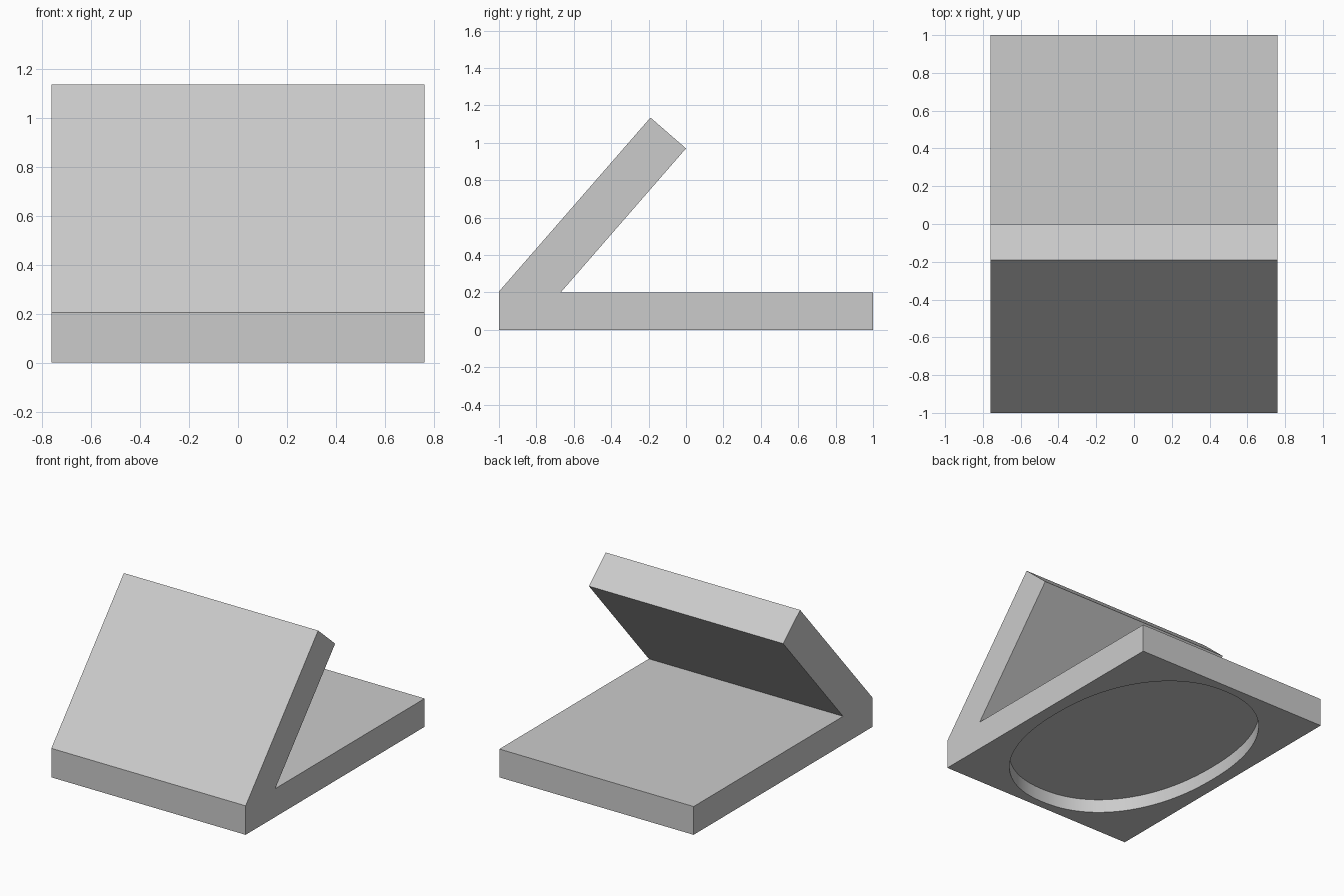
import bpy, bmesh, math

if "Cube" in bpy.data.objects:
    bpy.data.objects.remove(bpy.data.objects["Cube"])

HALF_WIDTH = 0.76
RECESS_DEPTH = 0.095

grey = bpy.data.materials.new("light grey")
grey.diffuse_color = (0.6, 0.6, 0.6, 1)
grey.use_nodes = True
grey.node_tree.nodes["Principled BSDF"].inputs["Base Color"].default_value = grey.diffuse_color


def prism(name, loop, offset):
    """Closed solid from a loop of 3D points pushed along an offset."""
    bm = bmesh.new()
    face = bm.faces.new([bm.verts.new(p) for p in loop])
    ext = bmesh.ops.extrude_face_region(bm, geom=[face])
    verts = [g for g in ext["geom"] if isinstance(g, bmesh.types.BMVert)]
    bmesh.ops.translate(bm, vec=offset, verts=verts)
    bmesh.ops.recalc_face_normals(bm, faces=bm.faces[:])
    mesh = bpy.data.meshes.new(name)
    bm.to_mesh(mesh)
    bm.free()
    mesh.materials.append(grey)
    obj = bpy.data.objects.new(name, mesh)
    bpy.context.collection.objects.link(obj)
    return obj


# Body: flat base with the slanted support, one side profile (y, z)
profile = [(-1, 0), (1, 0), (1, 0.2), (-0.67, 0.2),
           (0, 0.97), (-0.19, 1.135), (-1, 0.205)]
body = prism("slanted_stand", [(-HALF_WIDTH, y, z) for y, z in profile],
             (2 * HALF_WIDTH, 0, 0))


# Oval recess in the underside, slightly fuller than an ellipse
def oval(i, n=96, a=0.67, b=0.94, power=2.2):
    t = 2 * math.pi * i / n
    c, s = math.cos(t), math.sin(t)
    return (a * math.copysign(abs(c) ** (2 / power), c),
            b * math.copysign(abs(s) ** (2 / power), s), -0.1)


cutter = prism("recess_cutter", [oval(i) for i in range(96)],
               (0, 0, 0.1 + RECESS_DEPTH))

cut = body.modifiers.new("underside recess", "BOOLEAN")
cut.operation = "DIFFERENCE"
cut.solver = "EXACT"
cut.object = cutter
cutter.hide_render = True
cutter.display_type = "WIRE"

# Smooth the recess wall, keep the edges sharp
bpy.context.view_layer.objects.active = body
body.select_set(True)
bpy.ops.object.modifier_apply(modifier=cut.name)
bpy.ops.object.shade_smooth_by_angle(angle=math.radians(30))
bpy.data.objects.remove(cutter)
